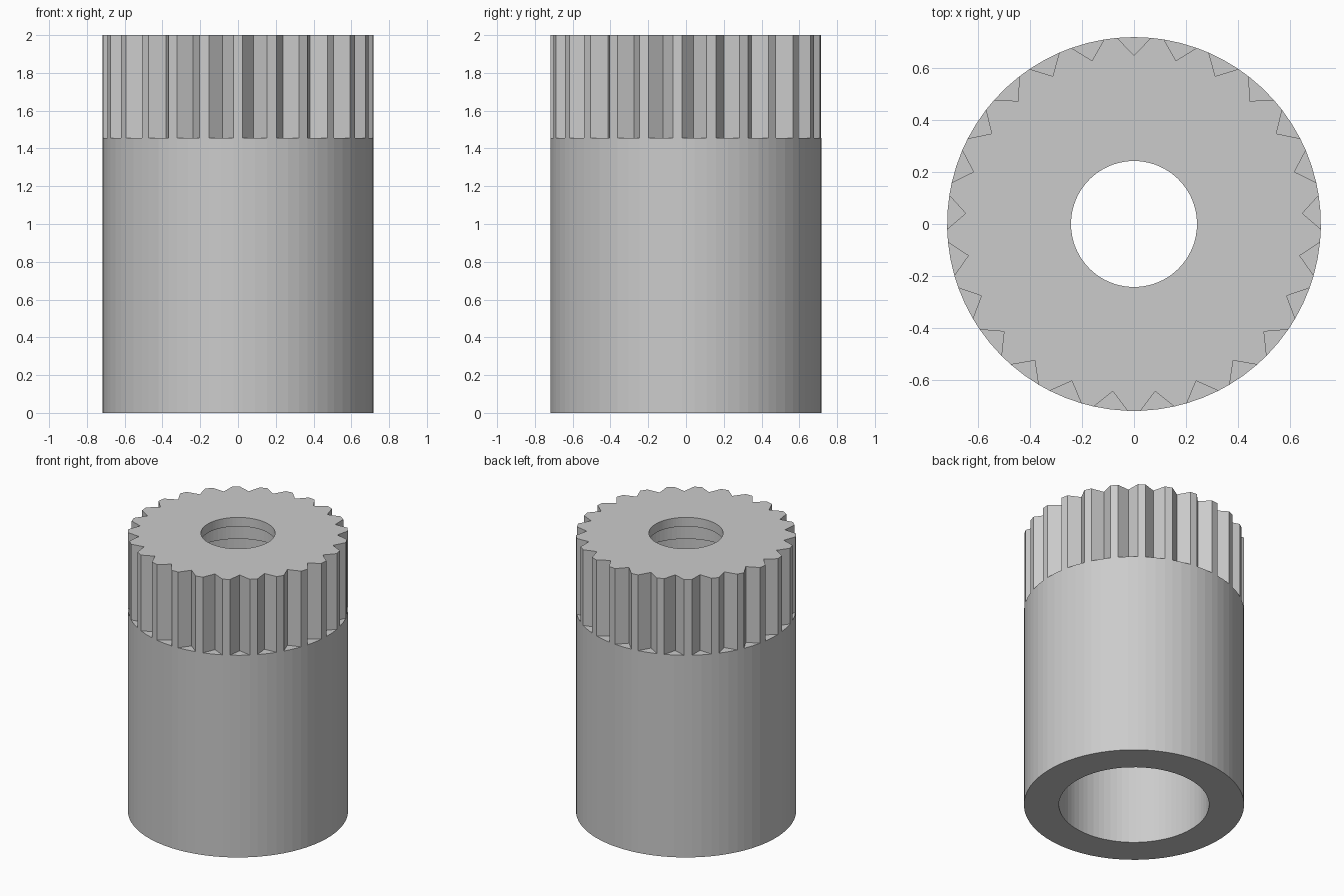
import bpy
import bmesh
from math import sin, cos, radians

cube = bpy.data.objects.get("Cube")
if cube:
    bpy.data.objects.remove(cube, do_unlink=True)

TEETH = 25
PITCH = 360 / TEETH
HALF_NOTCH = 5.2          # degrees either side of each groove
R_OUT, R_ROOT = 0.718, 0.648
SHELF, TOP = 1.455, 2.0

# Grey plastic
grey = bpy.data.materials.new("plain grey")
grey.use_nodes = True
colour = (0.6, 0.6, 0.6, 1)
grey.diffuse_color = colour
grey.node_tree.nodes["Principled BSDF"].inputs["Base Color"].default_value = colour

bm = bmesh.new()


def ring(radius, z, root=None):
    """Ring with three points per tooth; root pulls the groove point inward."""
    verts = []
    for i in range(TEETH):
        for step in (-1, 0, 1):
            a = radians(90 + i * PITCH + step * HALF_NOTCH)
            r = root if root and step == 0 else radius
            verts.append(bm.verts.new((r * cos(a), r * sin(a), z)))
    return verts


# Plain sleeve, grooved collar, then the stepped bore back down to the base
rings = [
    ring(R_OUT, 0),
    ring(R_OUT, SHELF),
    ring(R_OUT, SHELF, R_ROOT),
    ring(R_OUT, TOP, R_ROOT),
    ring(0.242, TOP),
    ring(0.242, 1.935),
    ring(0.34, 1.935),
    ring(0.34, 1.8),
    ring(0.49, 1.8),
    ring(0.49, 0),
]
for a, b in zip(rings, rings[1:] + rings[:1]):
    n = len(a)
    for i in range(n):
        j = (i + 1) % n
        bm.faces.new((a[i], a[j], b[j], b[i]))

# Weld the sleeve rim to the tooth lands
bmesh.ops.remove_doubles(bm, verts=bm.verts[:], dist=0.0005)
bmesh.ops.recalc_face_normals(bm, faces=bm.faces[:])

mesh = bpy.data.meshes.new("splined_sleeve")
bm.to_mesh(mesh)
bm.free()
mesh.materials.append(grey)
sleeve = bpy.data.objects.new("splined_sleeve", mesh)
bpy.context.collection.objects.link(sleeve)
